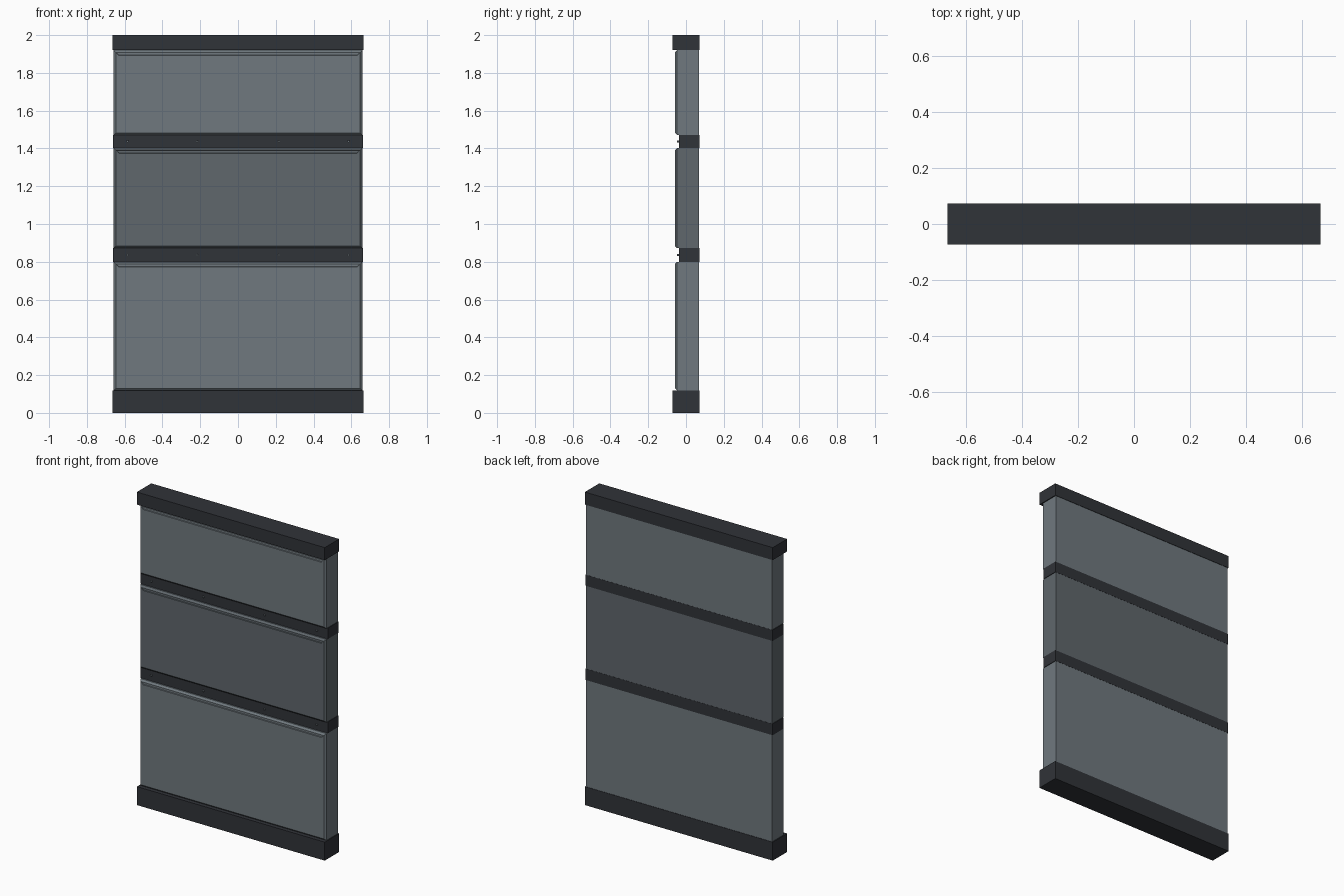
import bpy, bmesh
from mathutils import Matrix

if "Cube" in bpy.data.objects:
    bpy.data.objects.remove(bpy.data.objects["Cube"])

HALF_W = 0.66
BACK = 0.071


def material(name, rgb):
    m = bpy.data.materials.new(name)
    m.diffuse_color = (*rgb, 1)
    m.use_nodes = True
    m.node_tree.nodes["Principled BSDF"].inputs["Base Color"].default_value = m.diffuse_color
    return m


DARK = material("dark_metal", (0.03, 0.033, 0.04))
GREY = material("panel_grey", (0.16, 0.19, 0.21))
MID = material("panel_mid_grey", (0.115, 0.135, 0.15))


def finish(bm, name, mat):
    bmesh.ops.recalc_face_normals(bm, faces=bm.faces)
    me = bpy.data.meshes.new(name)
    bm.to_mesh(me)
    bm.free()
    me.materials.append(mat)
    ob = bpy.data.objects.new(name, me)
    bpy.context.collection.objects.link(ob)
    return ob


def box_bm(half_w, y0, y1, z0, z1):
    bm = bmesh.new()
    mat = Matrix.Translation((0, (y0 + y1) / 2, (z0 + z1) / 2)) @ \
        Matrix.Diagonal((2 * half_w, y1 - y0, z1 - z0, 1))
    bmesh.ops.create_cube(bm, size=1, matrix=mat)
    return bm


def front_face(bm):
    return min(bm.faces, key=lambda f: f.calc_center_median().y)


def panel(name, z0, z1, mat):
    bm = box_bm(HALF_W - 0.002, -0.058, BACK - 0.001, z0, z1)
    # chamfer around the front face
    bmesh.ops.bevel(bm, geom=list(front_face(bm).edges), offset=0.011,
                    segments=1, affect='EDGES')
    # shallow inset field
    bmesh.ops.inset_region(bm, faces=[front_face(bm)], thickness=0.024)
    bmesh.ops.inset_region(bm, faces=[front_face(bm)], thickness=0.002, depth=-0.004)
    return finish(bm, name, mat)


# base plinth and top cap
finish(box_bm(0.664, -0.0725, 0.0725, 0, 0.118), "base_rail", DARK)
finish(box_bm(0.664, -0.0725, 0.0725, 1.92, 2.0), "top_rail", DARK)

# three wall panels
panel("lower_panel", 0.118, 0.80, GREY)
panel("middle_panel", 0.872, 1.402, MID)
panel("upper_panel", 1.472, 1.92, GREY)

# recessed dividing rails with bolts
for tag, z0, z1 in (("lower", 0.80, 0.872), ("upper", 1.402, 1.472)):
    finish(box_bm(HALF_W + 0.002, -0.038, BACK, z0, z1), tag + "_divider", DARK)
    bm = bmesh.new()
    for x in (-0.585, -0.217, 0.217, 0.585):
        bmesh.ops.create_cone(
            bm, cap_ends=True, segments=10, radius1=0.006, radius2=0.005, depth=0.014,
            matrix=Matrix.Translation((x, -0.041, (z0 + z1) / 2)) @ Matrix.Rotation(1.5707963, 4, 'X'))
    finish(bm, tag + "_divider_bolts", GREY)
